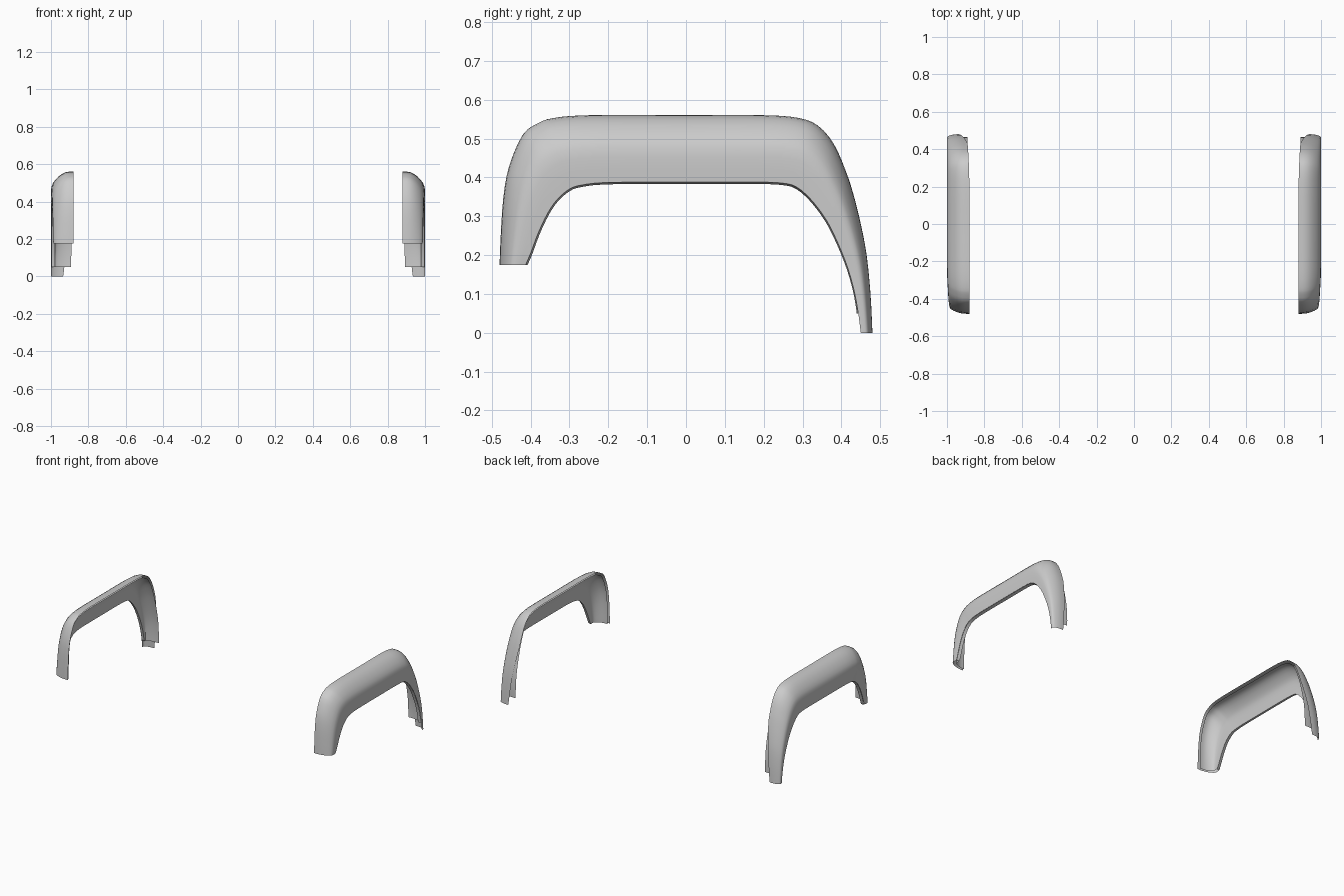
import bpy, bmesh
from mathutils import Vector

if "Cube" in bpy.data.objects:
    bpy.data.objects.remove(bpy.data.objects["Cube"])

# Side-view curves (y, z): outer crest and wheel-side edge, front foot to rear foot
CREST = [(-.48, .175), (-.477, .25), (-.47, .35), (-.455, .43), (-.42, .51), (-.38, .54),
         (-.34, .553), (-.25, .56), (0, .56), (.2, .56), (.29, .553), (.34, .533), (.38, .487),
         (.41, .42), (.43, .36), (.45, .28), (.465, .2), (.475, .1), (.48, 0)]
EDGE = [(-.413, .175), (-.40, .205), (-.38, .258), (-.355, .31), (-.33, .345), (-.30, .37),
        (-.27, .38), (-.2, .387), (0, .388), (.18, .388), (.25, .385), (.285, .375), (.32, .345),
        (.355, .30), (.38, .255), (.41, .185), (.43, .12), (.442, .06), (.45, 0)]
# Cross-section: (share of width outward, share of depth from crest to edge)
SKIN = [(0, 0), (.18, .002), (.34, .02), (.5, .07), (.66, .15), (.81, .26), (.92, .37),
        (.98, .48), (1, .62), (1, .8), (.99, 1)]
STEPS = 3


def spline(pts, u):
    i = min(int(u), len(pts) - 2)
    t = u - i
    a, b, c, d = (Vector(pts[min(max(k, 0), len(pts) - 1)]) for k in range(i - 1, i + 3))
    return .5 * (2 * b + (c - a) * t + (2 * a - 5 * b + 4 * c - d) * t * t
                 + (3 * b - a - 3 * c + d) * t ** 3)


def ramp(pts, u):
    for (u0, v0), (u1, v1) in zip(pts, pts[1:]):
        if u <= u1:
            return v0 + (v1 - v0) * (u - u0) / (u1 - u0)
    return pts[-1][1]


def arch_shell(name, section, inner_x, outer_x, inset, drop, cut_z=None, lip=False):
    bm = bmesh.new()
    rows = []
    for k in range((len(CREST) - 1) * STEPS + 1):
        u = k / STEPS
        o, e = spline(CREST, u), spline(EDGE, u)
        d = (e - o).normalized()
        a, b = o + d * inset, e + d * drop
        x0, x1 = ramp(inner_x, u), ramp(outer_x, u)
        row = [(x0 + (x1 - x0) * s, *a.lerp(b, t)) for s, t in section]
        if lip:
            row.append((x1 + .018, *e))
        rows.append([bm.verts.new(p) for p in row])
    for r, q in zip(rows, rows[1:]):
        for j in range(len(r) - 1):
            bm.faces.new((r[j], r[j + 1], q[j + 1], q[j]))
    # Level feet: front at 0.175, rear optionally trimmed
    if cut_z is not None:
        bmesh.ops.bisect_plane(bm, geom=bm.verts[:] + bm.edges[:] + bm.faces[:],
                               plane_co=(0, 0, cut_z), plane_no=(0, 0, -1), clear_outer=True)
    for v in bm.verts:
        v.co.z = max(v.co.z, 0)
    me = bpy.data.meshes.new(name)
    bm.normal_update()
    if sum(f.normal.x * f.calc_area() for f in bm.faces) < 0:
        bmesh.ops.reverse_faces(bm, faces=bm.faces[:])
    if lip:
        bmesh.ops.reverse_faces(bm, faces=bm.faces[:])
    bm.to_mesh(me)
    bm.free()
    ob = bpy.data.objects.new(name, me)
    bpy.context.collection.objects.link(ob)
    ob.modifiers.new("Mirror", 'MIRROR')
    bpy.ops.object.select_all(action='DESELECT')
    ob.select_set(True)
    bpy.context.view_layer.objects.active = ob
    bpy.ops.object.shade_smooth_by_angle(angle=.6)
    return ob


# Visible outer skin of the wheel-arch flares
arch_shell("arch_outer_skin", SKIN,
           [(0, .88), (9, .88), (14, .89), (18, .935)], [(0, .987), (7, 1.0), (18, 1.0)], 0, 0)

# Inner liner with the return lip, ending higher on the rear leg
arch_shell("arch_inner_liner", SKIN,
           [(0, .885), (18, .892)], [(0, .967), (7, .98), (18, .98)], .015, .005,
           cut_z=.05, lip=True)
